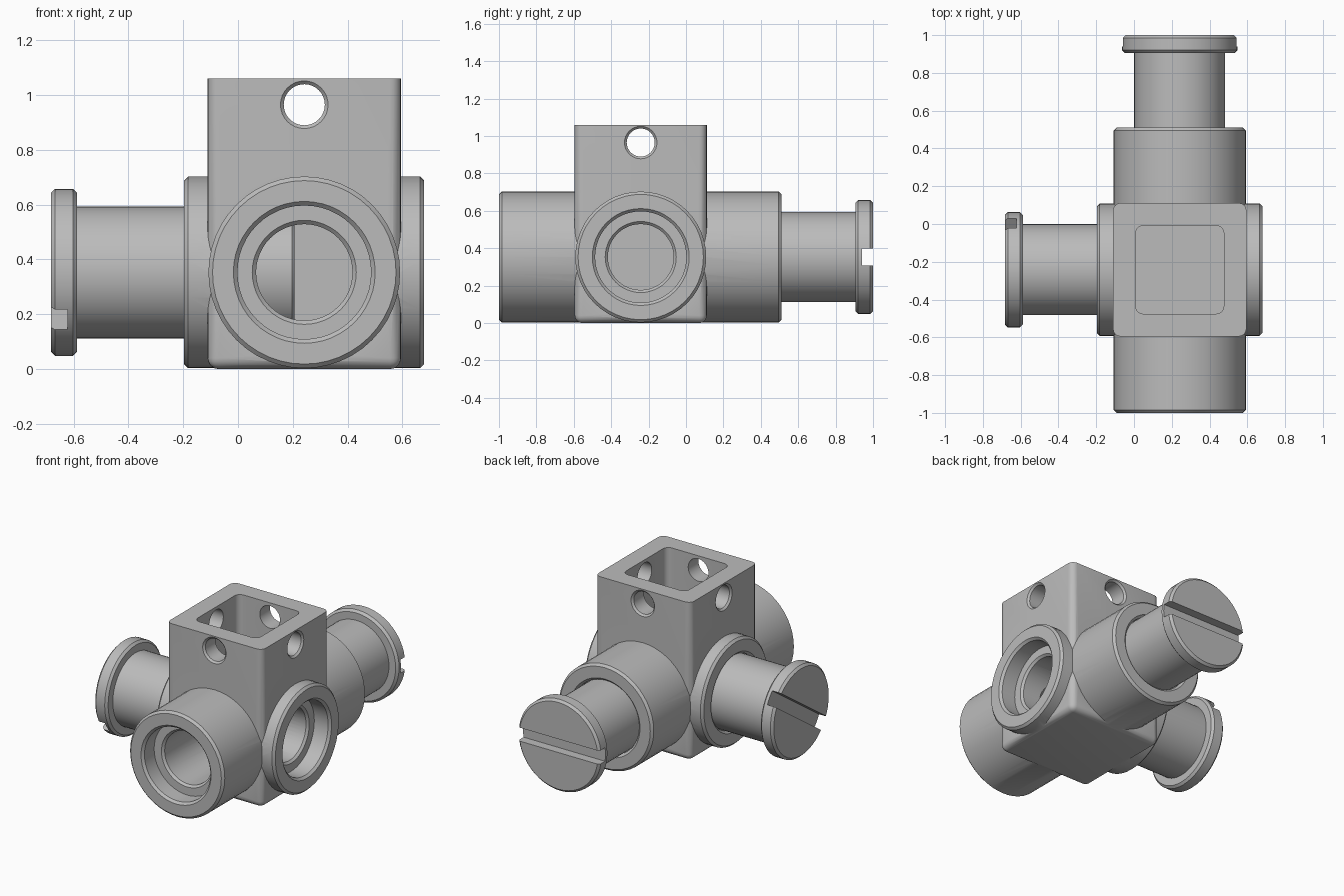
import bpy, bmesh, math
from mathutils import Vector, Matrix

if "Cube" in bpy.data.objects:
    bpy.data.objects.remove(bpy.data.objects["Cube"])

CX, CY, CZ = 0.242, -0.242, 0.353   # crossing point of the two tube axes
HALF = 0.353                        # half width of the square body
TUBE, PIN, HEAD = 0.350, 0.241, 0.305
CH = 0.015                          # chamfer size

metal = bpy.data.materials.new("grey metal")
metal.diffuse_color = (0.5, 0.5, 0.5, 1)
metal.use_nodes = True
metal.node_tree.nodes["Principled BSDF"].inputs["Base Color"].default_value = metal.diffuse_color


def add_object(name, bm):
    bmesh.ops.recalc_face_normals(bm, faces=bm.faces)
    mesh = bpy.data.meshes.new(name)
    bm.to_mesh(mesh)
    bm.free()
    mesh.materials.append(metal)
    obj = bpy.data.objects.new(name, mesh)
    bpy.context.collection.objects.link(obj)
    return obj


def turned(name, origin, axis, profile, segments=48):
    """Solid of revolution from (distance, radius) pairs along an axis."""
    bm = bmesh.new()
    rot = Vector((0, 0, 1)).rotation_difference(Vector(axis)).to_matrix()
    rings = []
    for dist, rad in profile:
        rings.append([bm.verts.new(Vector(origin) + rot @ Vector((
            rad * math.cos(math.tau * i / segments),
            rad * math.sin(math.tau * i / segments), dist)))
            for i in range(segments)])
    for a, b in zip(rings, rings[1:]):
        for i in range(segments):
            j = (i + 1) % segments
            bm.faces.new((a[i], a[j], b[j], b[i]))
    bm.faces.new(rings[0])
    bm.faces.new(rings[-1])
    return add_object(name, bm)


def block(name, centre, size, radius=0, round_bottom=False, rot=None):
    """Box with optional rounded upright and bottom edges."""
    bm = bmesh.new()
    bmesh.ops.create_cube(bm, size=1)
    bmesh.ops.scale(bm, vec=size, verts=bm.verts)
    if radius:
        edges = [e for e in bm.edges
                 if abs(e.verts[0].co.z - e.verts[1].co.z) > 0.01
                 or (round_bottom and all(v.co.z < 0 for v in e.verts))]
        bmesh.ops.bevel(bm, geom=edges, offset=radius, segments=5,
                        profile=0.5, affect='EDGES')
    if rot:
        bmesh.ops.transform(bm, matrix=rot, verts=bm.verts)
    bmesh.ops.translate(bm, vec=centre, verts=bm.verts)
    return add_object(name, bm)


def combine(target, tool, operation):
    mod = target.modifiers.new("combine", 'BOOLEAN')
    mod.operation, mod.solver, mod.object = operation, 'EXACT', tool
    bpy.context.view_layer.objects.active = target
    bpy.ops.object.modifier_apply(modifier=mod.name)
    bpy.data.objects.remove(tool, do_unlink=True)


# square upright body with round tube stubs on four sides
body = block("valve_body", (CX, CY, 0.53), (2 * HALF, 2 * HALF, 1.06), 0.04, True)
mouths = {  # outward direction -> mouth position
    "front": ((0, -1, 0), Vector((CX, -1.0, CZ))),
    "back": ((0, 1, 0), Vector((CX, 0.51, CZ))),
    "left": ((-1, 0, 0), Vector((-0.197, CY, CZ))),
    "right": ((1, 0, 0), Vector((0.68, CY, CZ))),
}
for axis, mouth in mouths.values():
    length = (mouth - Vector((CX, CY, CZ))).length - HALF + 0.07
    stub = turned("stub", mouth, -Vector(axis),
                  [(0, TUBE - CH), (CH, TUBE), (length, TUBE)])
    combine(body, stub, 'UNION')

# wide bores for the pins, stepped bores on the open sides
bore_depths = {"left": 0.412, "back": 0.41, "right": 0.53, "front": 1.12}
for side, depth in bore_depths.items():
    axis, mouth = mouths[side]
    profile = [(-0.01, 0.269), (CH, 0.244)]
    if side in ("left", "back"):
        profile += [(depth, 0.244)]
    else:
        profile += [(0.117, 0.244), (0.117, 0.19), (0.131, 0.176), (depth, 0.176)]
    combine(body, turned("bore", mouth, -Vector(axis), profile), 'DIFFERENCE')

# square pocket in the top
pocket = block("pocket", (CX, CY, 0.96), (0.467, 0.467, 0.51), 0.04)
combine(body, pocket, 'DIFFERENCE')

# chamfered cross holes through the pocket walls
for axis in ((1, 0, 0), (0, 1, 0)):
    w = HALF
    hole = turned("cross_hole", (CX, CY, 0.965), axis,
                  [(-w - 0.01, 0.097), (-w + 0.012, 0.075),
                   (w - 0.012, 0.075), (w + 0.01, 0.097)], 32)
    combine(body, hole, 'DIFFERENCE')


# headed pins with a screwdriver slot
def make_pin(name, origin, axis, slot_size, rot):
    pin = turned(name, origin, axis,
                 [(0, HEAD - CH), (CH, HEAD), (0.095 - CH, HEAD), (0.095, HEAD - CH),
                  (0.095, PIN), (0.88, PIN), (0.89, PIN - 0.01)])
    slot = block("slot", origin, slot_size, rot=rot)
    combine(pin, slot, 'DIFFERENCE')
    return pin


left_pin = make_pin("left_pin", (-0.683, CY, CZ), (1, 0, 0), (0.12, 0.9, 0.09),
                    Matrix.Rotation(math.radians(35), 4, 'X'))
back_pin = make_pin("back_pin", (CX, 1.0, CZ), (0, -1, 0), (0.9, 0.12, 0.09), None)

# smooth curves, keep edges sharp
for obj in (body, left_pin, back_pin):
    bpy.ops.object.select_all(action='DESELECT')
    obj.select_set(True)
    bpy.context.view_layer.objects.active = obj
    bpy.ops.object.shade_smooth_by_angle(angle=math.radians(30))
